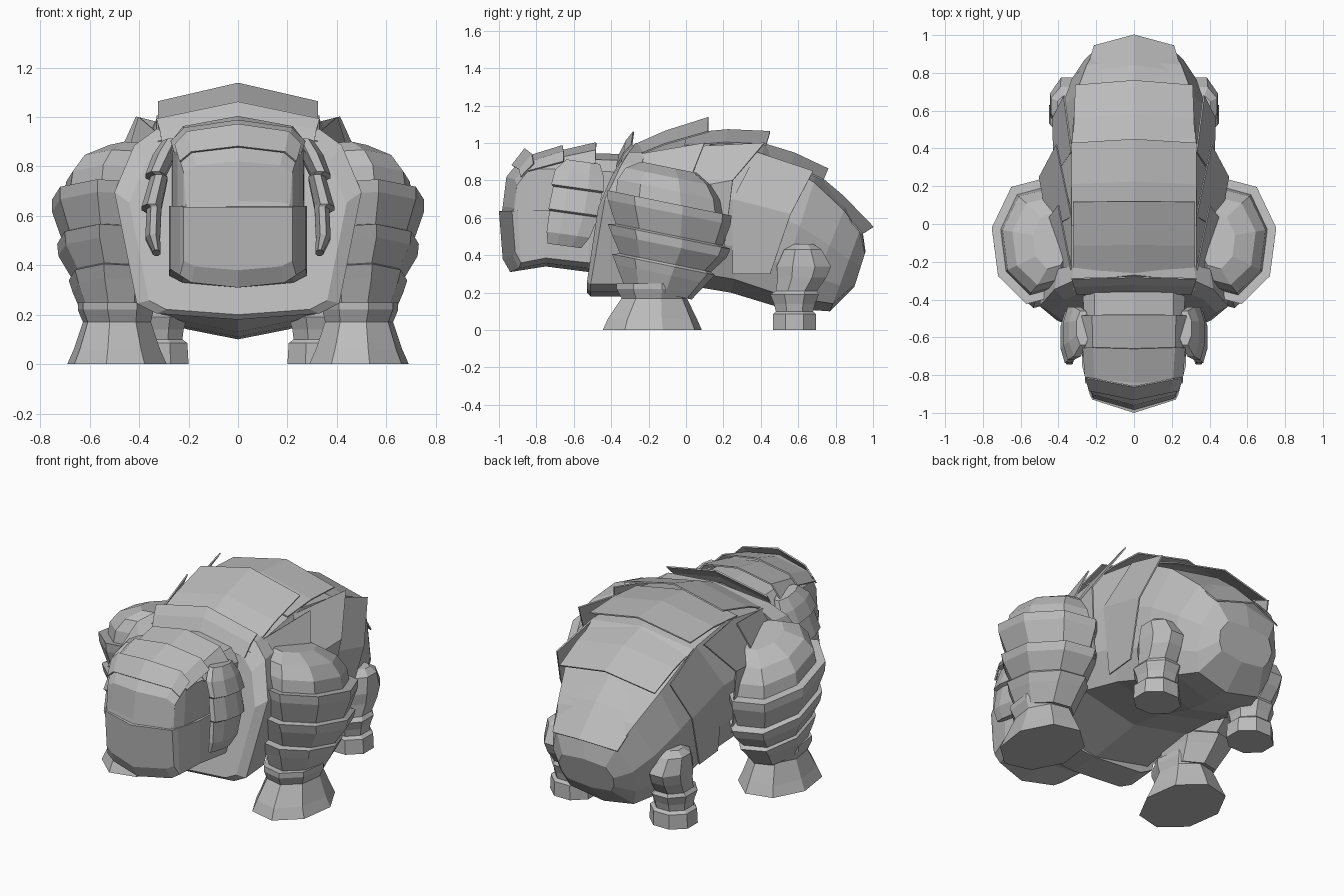
import bpy, math

cube = bpy.data.objects.get("Cube")
if cube:
    bpy.data.objects.remove(cube)

stone = bpy.data.materials.new("stone_grey")
stone.use_nodes = True
GREY = (0.5, 0.5, 0.5, 1)
stone.diffuse_color = GREY
stone.node_tree.nodes["Principled BSDF"].inputs["Base Color"].default_value = GREY


def build(name, rings, closed=True, thick=0):
    """Skin a row of equal point rings; closed rings also get end caps."""
    n = len(rings[0])
    verts = [p for ring in rings for p in ring]
    faces = []
    for r in range(len(rings) - 1):
        for i in range(n if closed else n - 1):
            j = (i + 1) % n
            faces.append((r * n + i, r * n + j, r * n + n + j, r * n + n + i))
    if closed:
        faces.append(tuple(range(n))[::-1])
        faces.append(tuple(range(len(verts) - n, len(verts))))
    mesh = bpy.data.meshes.new(name)
    mesh.from_pydata(verts, [], faces)
    mesh.materials.append(stone)
    obj = bpy.data.objects.new(name, mesh)
    bpy.context.collection.objects.link(obj)
    bpy.context.view_layer.objects.active = obj
    bpy.ops.object.mode_set(mode='EDIT')
    bpy.ops.mesh.select_all(action='SELECT')
    bpy.ops.mesh.normals_make_consistent(inside=False)
    bpy.ops.object.mode_set(mode='OBJECT')
    if thick:
        mod = obj.modifiers.new("thickness", 'SOLIDIFY')
        mod.thickness = thick
        mod.offset = 0
    return obj


def section(shape, yt, zt, yb, zb, w, closed=True, bow=0, lean=1):
    """Leaning cross-section: shape holds (width, height) fractions of one half."""
    half = [(w * fx, yb + (yt - yb) * h ** lean + bow * fx, zb + (zt - zb) * h)
            for fx, h in shape]
    mirrored = [(-x, y, z) for x, y, z in half if x > 0]
    return half + mirrored[::-1] if closed else mirrored[::-1] + half


def both_sides(name, rings, **options):
    for side, s in (("left", 1), ("right", -1)):
        build(f"{side}_{name}", [[(s * x, y, z) for x, y, z in r] for r in rings], **options)


def octagon(cx, cy, z, rx, ry, tilt=0, turn=math.pi / 8):
    k = 1 / math.cos(math.pi / 8)
    angles = [turn + i * math.pi / 4 for i in range(8)]
    return [(cx + rx * k * math.cos(a), cy + ry * k * math.sin(a),
             z - tilt * ry * math.sin(a)) for a in angles]


# Trunk, with a flat roof that keeps its width as the flanks narrow
def trunk_shape(w, roof):
    return [(0, 1), (roof / w, .93), (1, .6), (.95, .3), (.8, .09), (0, 0)]


trunk = [(-.3, .98, -.34, .18, .45, .33), (.1, 1.05, .0, .24, .45, .33),
         (.42, 1.0, .24, .2, .41, .33), (.7, .84, .47, .13, .385, .31),
         (.86, .68, .63, .11, .33, .25), (.94, .56, .77, .1, .26, .2),
         (.96, .42, .9, .23, .18, .14)]
build("trunk", [section(trunk_shape(*r[4:]), *r[:5]) for r in trunk])

# Neck collar
COLLAR = [(0, 1), (.66, .94), (.84, .86), (1, .63), (.82, .08), (.66, .03), (0, 0)]
collar = [(-.34, .92, -.53, .2, .44), (-.27, 1.0, -.51, .18, .5), (-.2, 1.0, -.32, .18, .48)]
build("neck_collar", [section(COLLAR, *r, lean=2.5) for r in collar])

# Overlapping back plates, each lifting at its rear edge
ROOF = [(0, 1), (.66, .92)]
plates = [("neck", (-.36, .93, -.5, .2, .46), (-.28, 1.06, -.4, .2, .5), 0),
          ("shoulder", (-.34, .96, -.4, .2, .49), (.12, 1.135, .1, .2, .49), 0),
          ("waist", (.0, 1.05, -.1, .22, .5), (.45, 1.06, .2, .2, .5), 0),
          ("hip", (.4, 1.0, .22, .2, .49), (.76, .86, .45, .14, .47), 0),
          ("tail", (.68, .85, .45, .13, .45), (1.0, .55, .95, .1, .32), .08)]
for name, front, rear, sweep in plates:
    mid = [(a + b) / 2 + (.015 if i == 1 else 0) for i, (a, b) in enumerate(zip(front, rear))]
    build(name + "_plate", [section(ROOF, *r, closed=False, bow=-b) for r, b in
                            ((front, 0), (mid, sweep / 2), (rear, sweep))],
          closed=False, thick=.008)

# Flank plates, flaring outward at their rear edges
flanks = [("shoulder", [(.33, -.25, .94), (.45, -.33, .72)],
           [(.4, .1, 1.0), (.46, .02, .8)]),
          ("waist", [(.33, .04, .98), (.45, -.03, .75), (.44, -.05, .4)],
           [(.41, .42, 1.0), (.5, .25, .8), (.44, .2, .4)]),
          ("hip", [(.33, .38, .95), (.42, .25, .7), (.38, .25, .3)],
           [(.37, .68, .85), (.43, .56, .62), (.4, .45, .3)])]
for name, *edges in flanks:
    both_sides(name + "_flank_plate", edges, closed=False, thick=.008)

# Head: cranium, jaw and brow plates
SKULL = [(0, 1), (.78, .93), (1, .8), (1, 0), (0, 0)]
skull = [(-.98, .66, -.99, .6, .21, .06), (-.96, .82, -.98, .6, .22, .06),
         (-.87, .93, -.9, .58, .245, .04), (-.7, .95, -.7, .5, .265, 0),
         (-.3, .94, -.35, .45, .27, 0)]
build("cranium", [section(SKULL, *r[:5], bow=r[5]) for r in skull])

JAW = [(0, 1), (1, 1), (1, .15), (.8, .06), (0, 0)]
jaw = [(-1, .635, -.98, .38, .22, .07), (-.96, .64, -.94, .31, .235, .06),
       (-.75, .64, -.75, .34, .275, 0), (-.52, .64, -.52, .31, .28, 0),
       (-.4, .62, -.4, .38, .26, 0)]
build("jaw", [section(JAW, *r[:5], bow=r[5]) for r in jaw])

BROW = [(0, 1), (.8, .92), (1, .78)]
brows = [("front", (-.93, .88, -.94, .6, .235, .05), (-.86, .97, -.88, .6, .255, .05)),
         ("middle", (-.87, .92, -.88, .6, .255, .03), (-.66, .985, -.68, .6, .27, .01)),
         ("rear", (-.7, .95, -.7, .5, .27, 0), (-.48, 1.0, -.5, .5, .275, 0))]
for name, *edges in brows:
    build(name + "_brow_plate",
          [section(BROW, *r[:5], closed=False, bow=r[5]) for r in edges],
          closed=False, thick=.008)

# Scaled cheek flaps
flap = [(.27, -.55, .9, .035, .09), (.3, -.57, .84, .045, .13), (.335, -.58, .76, .04, .14),
        (.32, -.58, .75, .035, .13), (.35, -.6, .63, .04, .135), (.34, -.6, .62, .03, .13),
        (.345, -.63, .51, .03, .115), (.33, -.65, .45, .016, .09)]
both_sides("cheek_flap", [octagon(*r, tilt=.15) for r in flap])

# Forelegs: shoulder and three flared armour bands
TURN = math.radians(12)
arm = [(.44, -.09, .87, .09, .14), (.475, -.09, .82, .16, .22), (.505, -.09, .75, .18, .26),
       (.51, -.09, .68, .185, .27), (.52, -.09, .68, .22, .315), (.52, -.09, .63, .22, .31),
       (.515, -.09, .51, .185, .27), (.515, -.09, .5, .205, .31), (.515, -.09, .45, .2, .29),
       (.505, -.11, .36, .16, .23), (.505, -.12, .35, .17, .26), (.505, -.13, .3, .155, .23),
       (.495, -.15, .2, .125, .17)]
both_sides("foreleg", [octagon(*r, tilt=.22, turn=TURN) for r in arm])
fore_foot = [(.495, -.17, .25, .145, .19), (.495, -.17, .22, .145, .19),
             (.49, -.17, .17, .13, .165), (.49, -.18, .06, .165, .225), (.49, -.18, 0, .19, .25)]
both_sides("fore_foot", [octagon(*r, turn=TURN) for r in fore_foot])

# Hind legs
hind = [(.35, .63, .46, .055, .05), (.355, .625, .43, .085, .1), (.345, .63, .34, .1, .145),
        (.34, .62, .28, .1, .13), (.33, .59, .21, .1, .11), (.325, .58, .19, .12, .13),
        (.325, .58, .14, .105, .11), (.325, .58, .1, .1, .1), (.325, .58, .085, .12, .115),
        (.325, .58, 0, .125, .115)]
both_sides("hind_leg", [octagon(*r) for r in hind])
